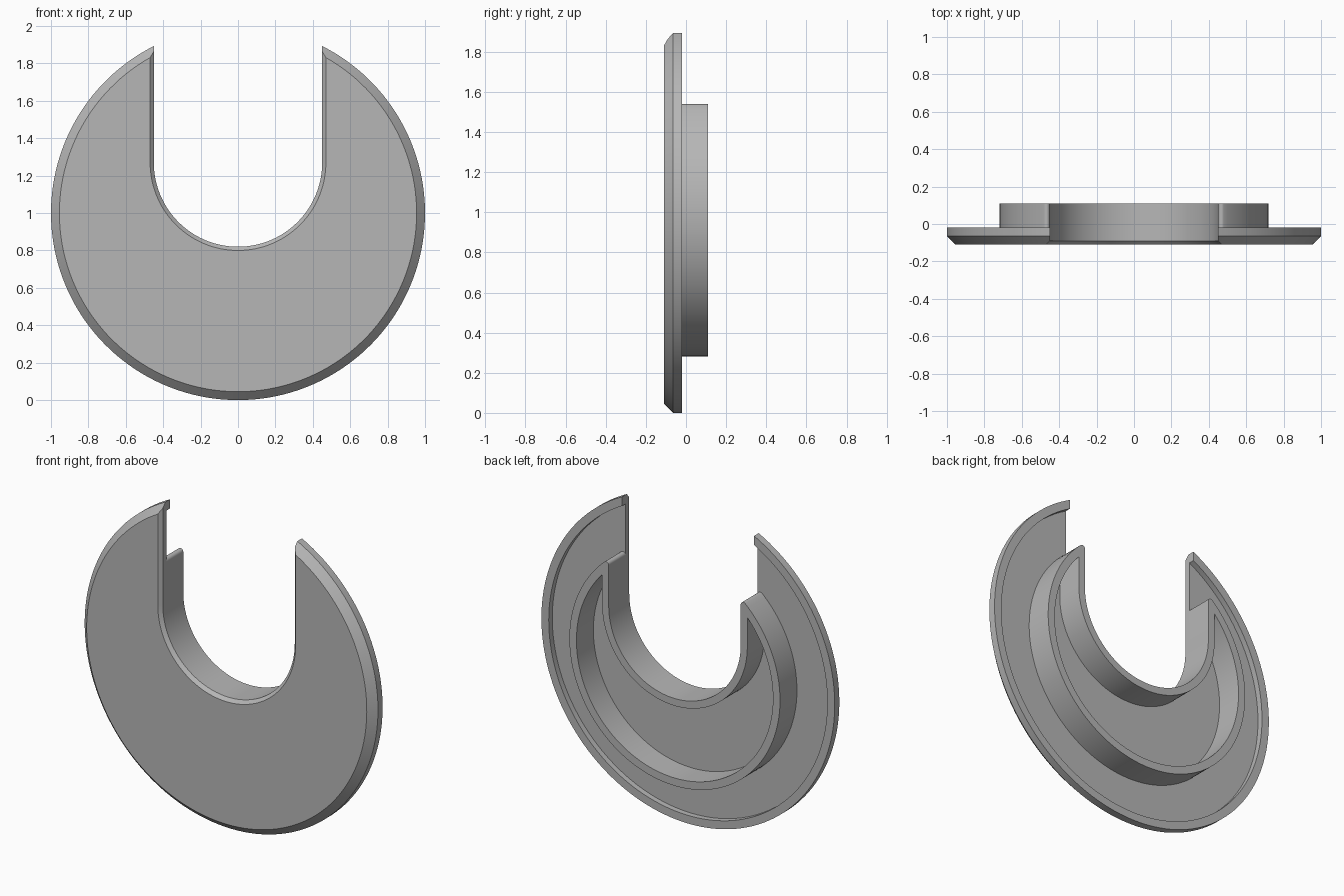
import bpy, bmesh
from math import sin, cos, pi, atan2, sqrt

cube = bpy.data.objects.get("Cube")
if cube:
    bpy.data.objects.remove(cube, do_unlink=True)

grey = bpy.data.materials.new("plain grey")
grey.use_nodes = True
grey.diffuse_color = (0.47, 0.47, 0.47, 1)
grey.node_tree.nodes["Principled BSDF"].inputs["Base Color"].default_value = grey.diffuse_color

DISC_Z, SLOT_Z = 1.0, 1.27      # heights of the disc centre and the slot's round end
ARC, FILLET, ROUND = 128, 6, 64  # segment counts


def steps(a, b, n):
    return [a + (b - a) * i / n for i in range(n + 1)]


def crescent(radius, slot, y_arc, y_slot=None, fillet=0.0):
    """Loop of points: a disc outline with a U-shaped slot cut down from the top."""
    y_slot = y_arc if y_slot is None else y_slot
    cx = slot + fillet
    cz = sqrt((radius - fillet) ** 2 - cx ** 2)
    a = atan2(cz, cx)
    arc = [(radius * cos(t), y_arc, DISC_Z + radius * sin(t))
           for t in steps(pi - a, 2 * pi + a, ARC)]
    right = [(cx + fillet * cos(t), y_slot, DISC_Z + cz + fillet * sin(t))
             for t in steps(a, pi, FILLET)]
    bottom = [(slot * cos(t), y_slot, SLOT_Z + slot * sin(t))
              for t in steps(0, -pi, ROUND)]
    left = [(-x, y, z) for x, y, z in reversed(right)]
    return arc + right + bottom + left


def skin(name, loops, closed=False):
    """Bridge matching loops; cap both ends unless the chain is closed."""
    bm = bmesh.new()
    rings = [[bm.verts.new(p) for p in loop] for loop in loops]
    pairs = list(zip(rings, rings[1:]))
    if closed:
        pairs.append((rings[-1], rings[0]))
    else:
        bm.faces.new(rings[0])
        bm.faces.new(rings[-1])
    for a, b in pairs:
        for i in range(len(a)):
            bm.faces.new((a[i - 1], a[i], b[i], b[i - 1]))
    bmesh.ops.remove_doubles(bm, verts=bm.verts, dist=1e-5)
    bmesh.ops.dissolve_degenerate(bm, edges=bm.edges, dist=1e-5)
    bmesh.ops.recalc_face_normals(bm, faces=bm.faces)
    mesh = bpy.data.meshes.new(name)
    bm.to_mesh(mesh)
    bm.free()
    mesh.materials.append(grey)
    obj = bpy.data.objects.new(name, mesh)
    bpy.context.collection.objects.link(obj)
    bpy.ops.object.select_all(action='DESELECT')
    obj.select_set(True)
    bpy.context.view_layer.objects.active = obj
    bpy.ops.object.shade_smooth_by_angle(angle=pi / 6)
    return obj


FRONT, FLOOR, LIP, BACK = -0.11, -0.055, -0.02, 0.11

# Slotted face plate with chamfered front edges and a raised lip behind the rim
skin("face_plate", [
    crescent(0.955, 0.47, FRONT),
    crescent(0.975, 0.45, -0.09),
    crescent(1.0, 0.45, -0.065),
    crescent(1.0, 0.45, LIP, FLOOR),
    crescent(0.95, 0.45, LIP, FLOOR),
    crescent(0.95, 0.45, FLOOR),
])

# Thin crescent wall standing on the back of the plate, with rounded tips
skin("back_wall", [
    crescent(0.718, 0.45, FLOOR - 0.001, fillet=0.018),
    crescent(0.718, 0.45, BACK, fillet=0.018),
    crescent(0.67, 0.495, BACK),
    crescent(0.67, 0.495, FLOOR - 0.001),
], closed=True)
